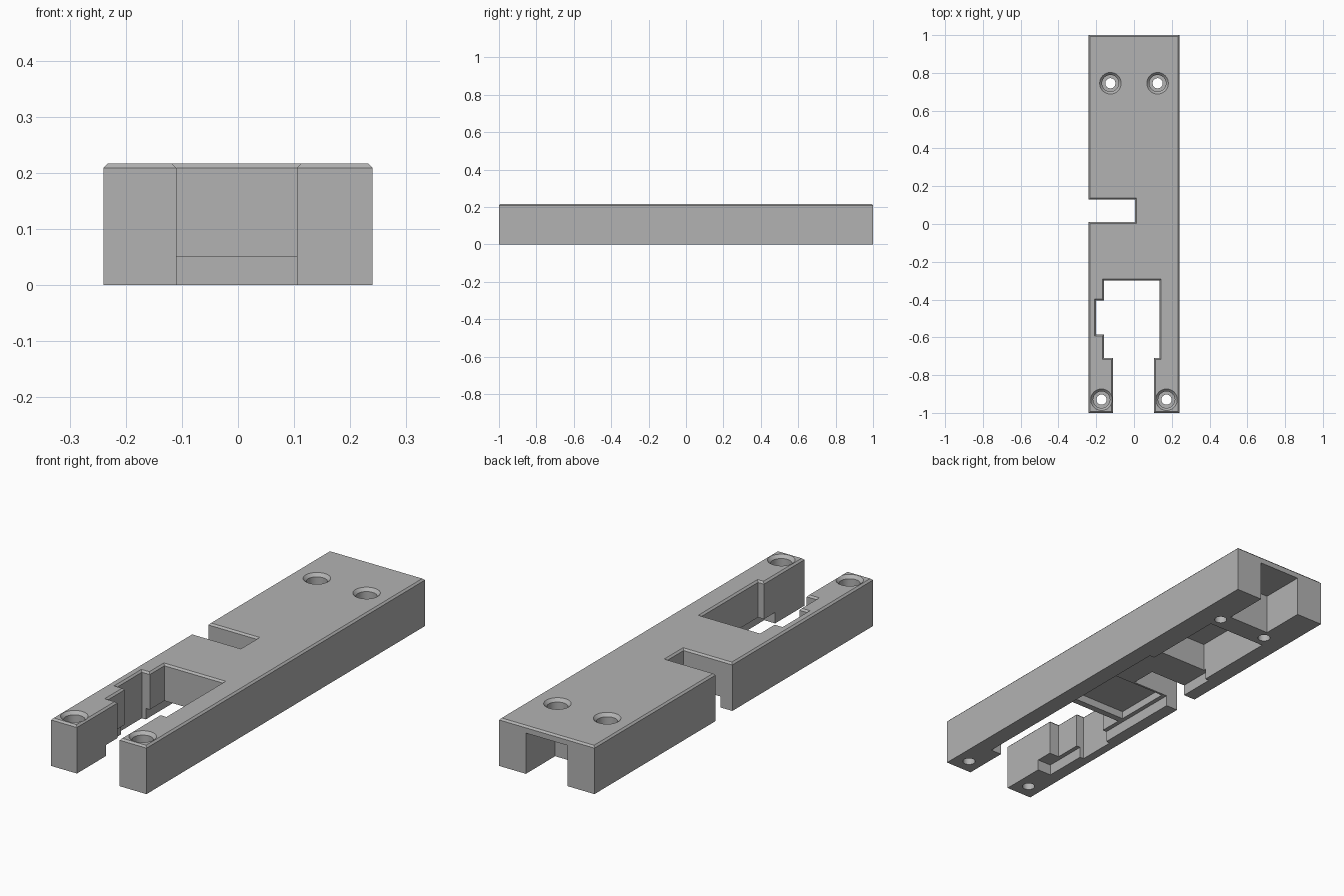
import bpy, bmesh
from mathutils import Matrix

cube = bpy.data.objects.get("Cube")
if cube:
    bpy.data.objects.remove(cube)

TOP = 0.217
CHAMFER = 0.008

grey = bpy.data.materials.new("plain grey")
grey.use_nodes = True
colour = (0.45, 0.45, 0.45, 1)
grey.diffuse_color = colour
grey.node_tree.nodes["Principled BSDF"].inputs["Base Color"].default_value = colour


def make_object(name, bm):
    bmesh.ops.recalc_face_normals(bm, faces=bm.faces)
    mesh = bpy.data.meshes.new(name)
    bm.to_mesh(mesh)
    bm.free()
    mesh.materials.append(grey)
    obj = bpy.data.objects.new(name, mesh)
    bpy.context.collection.objects.link(obj)
    return obj


def box(name, x0, x1, y0, y1, z0, z1):
    bm = bmesh.new()
    bmesh.ops.create_cube(bm, size=1)
    for v in bm.verts:
        v.co.x = x1 if v.co.x > 0 else x0
        v.co.y = y1 if v.co.y > 0 else y0
        v.co.z = z1 if v.co.z > 0 else z0
    return make_object(name, bm)


def cone(name, x, y, z0, z1, r0, r1):
    bm = bmesh.new()
    bmesh.ops.create_cone(bm, cap_ends=True, segments=32, radius1=r0, radius2=r1,
                          depth=z1 - z0,
                          matrix=Matrix.Translation((x, y, (z0 + z1) / 2)))
    return make_object(name, bm)


# Body: forked outline with a side slot, extruded and chamfered along the top
outline = [(-0.24, -1), (-0.11, -1), (-0.11, -0.71), (-0.16, -0.71),
           (-0.16, -0.585), (-0.20, -0.585), (-0.20, -0.405), (-0.16, -0.405),
           (-0.16, -0.30), (0.135, -0.30), (0.135, -0.71), (0.105, -0.71),
           (0.105, -1), (0.24, -1), (0.24, 1), (-0.24, 1),
           (-0.24, 0.13), (0.005, 0.13), (0.005, 0.01), (-0.24, 0.01)]
bm = bmesh.new()
base = bm.faces.new([bm.verts.new((x, y, 0)) for x, y in outline])
up = bmesh.ops.extrude_face_region(bm, geom=[base])["geom"]
bmesh.ops.translate(bm, vec=(0, 0, TOP),
                    verts=[g for g in up if isinstance(g, bmesh.types.BMVert)])
rim = [e for e in bm.edges if all(v.co.z > TOP / 2 for v in e.verts)]
bmesh.ops.bevel(bm, geom=rim, offset=CHAMFER, segments=1, affect='EDGES')
body = make_object("mount_body", bm)

# Underside recesses
cutters = [
    box("shallow_recess", -0.18, 0.16, -0.79, 0.30, -0.1, 0.05),
    box("middle_pocket", -0.16, 0.135, -0.27, 0.0, -0.1, 0.085),
    box("rear_pocket", -0.16, 0.135, 0.29, 0.69, -0.1, 0.18),
    box("back_opening", -0.105, 0.105, 0.79, 1.1, -0.1, 0.185),
]

# Counterbored screw holes
for hx, hy in ((0.125, 0.745), (0.172, -0.93)):
    for x in (-hx, hx):
        cutters += [
            cone("screw_hole", x, hy, -0.1, 0.3, 0.027, 0.027),
            cone("counterbore", x, hy, 0.1, 0.3, 0.044, 0.044),
            cone("hole_chamfer", x, hy, TOP - 0.014, TOP + 0.001, 0.044, 0.058),
        ]

for cutter in cutters:
    cut = body.modifiers.new(cutter.name, 'BOOLEAN')
    cut.operation = 'DIFFERENCE'
    cut.solver = 'EXACT'
    cut.object = cutter

# Bake the cuts and drop the cutters
bpy.context.view_layer.update()
deps = bpy.context.evaluated_depsgraph_get()
result = bpy.data.meshes.new_from_object(body.evaluated_get(deps))
body.modifiers.clear()
body.data = result
for cutter in cutters:
    bpy.data.objects.remove(cutter)

body.data.materials.clear()
body.data.materials.append(grey)
bpy.context.view_layer.objects.active = body
body.select_set(True)
bpy.ops.object.shade_smooth_by_angle(angle=0.5)
